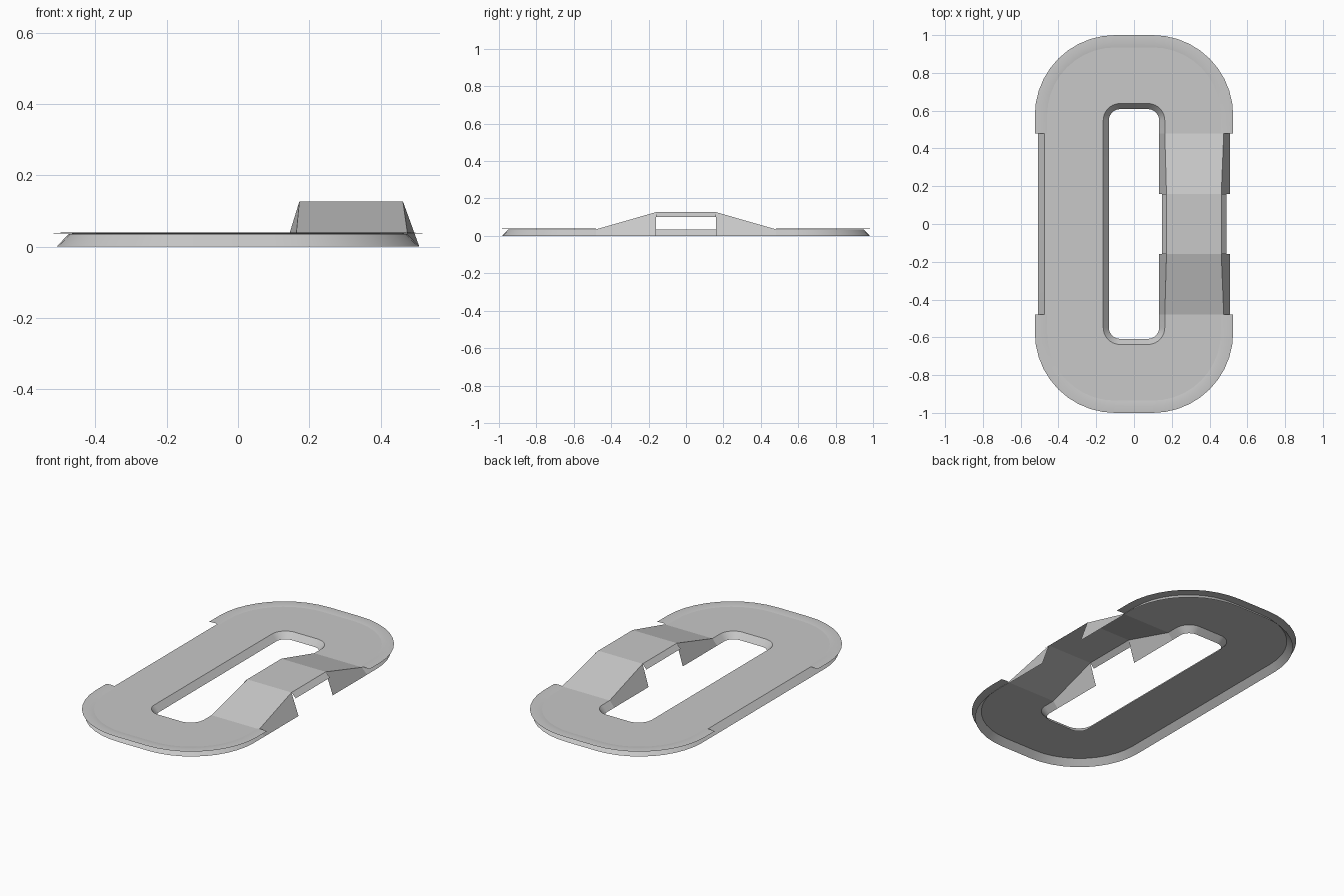
import bpy, bmesh, math

if "Cube" in bpy.data.objects:
    bpy.data.objects.remove(bpy.data.objects["Cube"])

TRACK_Z, DECK_Z = 0.035, 0.127
SEG = 10                       # segments per rounded corner
RAMP_FOOT, RAMP_TOP = 0.48, 0.16

grey = bpy.data.materials.new("plain_grey")
grey.diffuse_color = (0.58, 0.58, 0.58, 1)
grey.use_nodes = True
grey.node_tree.nodes["Principled BSDF"].inputs["Base Color"].default_value = grey.diffuse_color


def make_object(name, bm, angle):
    me = bpy.data.meshes.new(name)
    bm.to_mesh(me)
    bm.free()
    me.materials.append(grey)
    ob = bpy.data.objects.new(name, me)
    bpy.context.collection.objects.link(ob)
    bpy.ops.object.select_all(action='DESELECT')
    ob.select_set(True)
    bpy.context.view_layer.objects.active = ob
    bpy.ops.object.shade_smooth_by_angle(angle=math.radians(angle))
    return ob


def ring(cx, cy, r):
    """Rounded rectangle, counter-clockwise, with bridge stations on +x first."""
    pts = [(cx + r, y) for y in (-RAMP_FOOT, -RAMP_TOP, RAMP_TOP, RAMP_FOOT)]
    for k, (sx, sy) in enumerate(((1, 1), (-1, 1), (-1, -1), (1, -1))):
        for i in range(SEG + 1):
            a = math.radians(90 * k + 90 * i / SEG)
            pts.append((sx * cx + r * math.cos(a), sy * cy + r * math.sin(a)))
    return pts


# Track: open shell with flared skirts, raised to a bridge on the +x side
outer_low, outer_top = ring(0.1, 0.575, 0.408), ring(0.1, 0.575, 0.375)
inner_top, inner_low = ring(0.073, 0.548, 0.09), ring(0.073, 0.548, 0.06)
bm = bmesh.new()
columns = []
for i, (ol, ot, it, il) in enumerate(zip(outer_low, outer_top, inner_top, inner_low)):
    z = TRACK_Z
    if i in (1, 2):            # deck corners narrow slightly as they rise
        z = DECK_Z
        ot, it = (ot[0] - 0.013, ot[1]), (it[0] + 0.009, it[1])
    columns.append([bm.verts.new(p) for p in
                    ((*ol, 0), (*ot, z), (*it, z), (*il, 0))])
n = len(columns)
for i in range(n):
    a, b = columns[i], columns[(i + 1) % n]
    for j in range(3):
        if i == 1 and j != 1:  # opening below the deck
            continue
        bm.faces.new((a[j], b[j], b[j + 1], a[j + 1]))

# Short deck skirts above the opening
a, b = columns[1], columns[2]
for j, x in ((1, 0.490), (2, 0.147)):
    lo = [bm.verts.new((x, y, 0.1)) for y in (-RAMP_TOP, RAMP_TOP)]
    f = (lo[0], lo[1], b[j], a[j])
    bm.faces.new(f if j == 1 else f[::-1])
make_object("track_with_bridge", bm, 12)


# Overhanging kerb lips around both ends
def kerb(name, sign):
    bm = bmesh.new()
    rows = []
    for r, z in ((0.425, 0.037), (0.39, 0.0395), (0.36, 0.0355)):
        pts = [(0.1 + r, RAMP_FOOT)]
        for k, sx in enumerate((1, -1)):
            for i in range(SEG + 1):
                t = math.radians(90 * k + 90 * i / SEG)
                pts.append((sx * 0.1 + r * math.cos(t), 0.575 + r * math.sin(t)))
        pts.append((-0.1 - r, RAMP_FOOT))
        rows.append([bm.verts.new((sign * x, sign * y, z)) for x, y in pts])
    for lo, hi in zip(rows, rows[1:]):
        for i in range(len(lo) - 1):
            bm.faces.new((lo[i], lo[i + 1], hi[i + 1], hi[i]))
    make_object(name, bm, 40)


kerb("back_kerb", 1)
kerb("front_kerb", -1)
